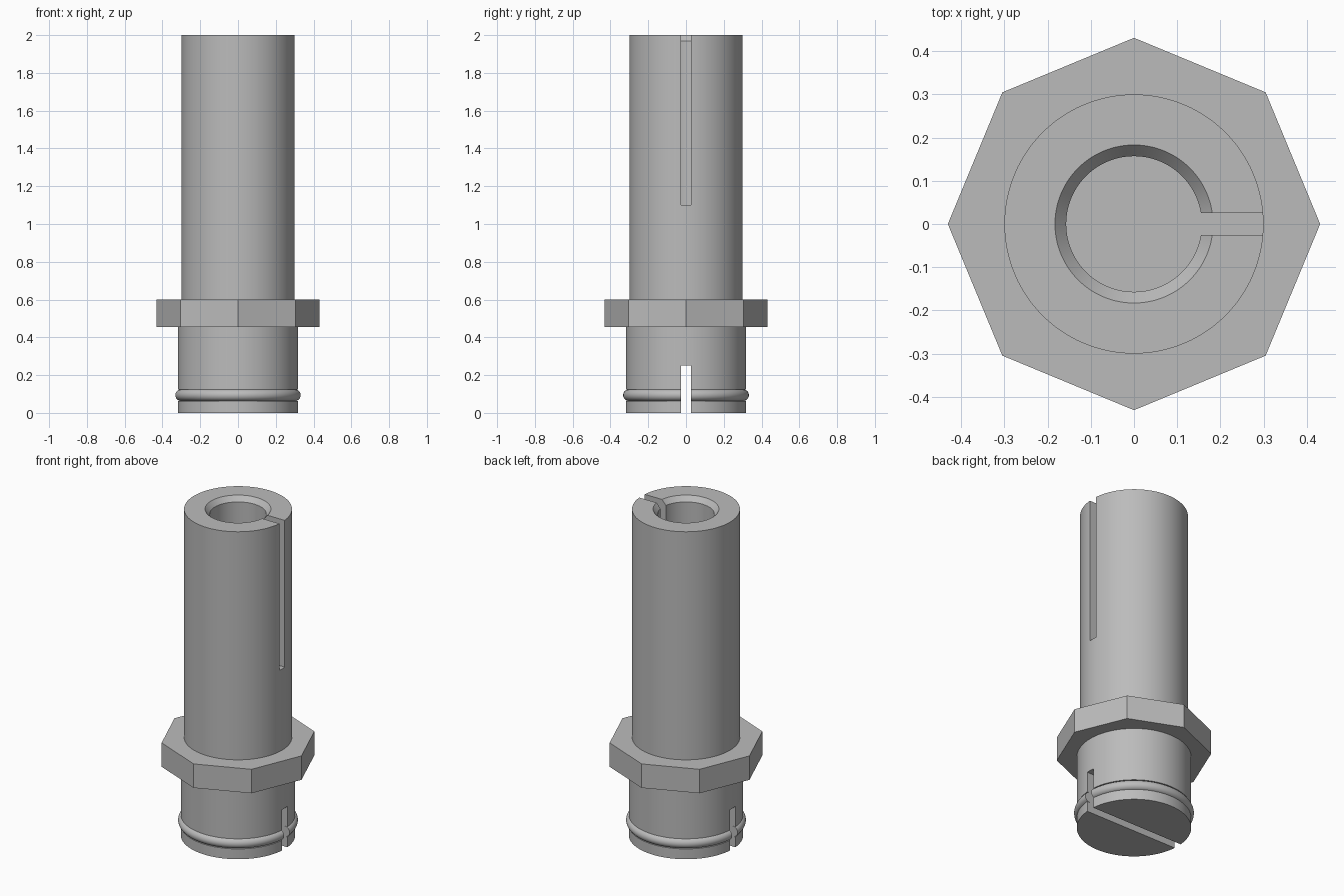
import bpy
import bmesh
from math import cos, sin, pi, radians
from mathutils import Matrix

old = bpy.data.objects.get("Cube")
if old:
    bpy.data.objects.remove(old, do_unlink=True)

SEGMENTS = 96
SLOT_WIDTH = 0.052

grey = bpy.data.materials.new("plain_grey")
grey.use_nodes = True
colour = (0.5, 0.5, 0.5, 1)
grey.diffuse_color = colour
grey.node_tree.nodes["Principled BSDF"].inputs["Base Color"].default_value = colour


def add_object(name, bm):
    bmesh.ops.recalc_face_normals(bm, faces=bm.faces)
    mesh = bpy.data.meshes.new(name)
    bm.to_mesh(mesh)
    bm.free()
    mesh.materials.append(grey)
    obj = bpy.data.objects.new(name, mesh)
    bpy.context.collection.objects.link(obj)
    return obj


def lathe(name, profile):
    """Revolve (radius, z) points, starting and ending on the axis."""
    bm = bmesh.new()
    verts = [bm.verts.new((r, 0, z)) for r, z in profile]
    edges = [bm.edges.new(pair) for pair in zip(verts, verts[1:])]
    bmesh.ops.spin(bm, geom=verts + edges, cent=(0, 0, 0), axis=(0, 0, 1),
                   angle=2 * pi, steps=SEGMENTS)
    bmesh.ops.remove_doubles(bm, verts=bm.verts, dist=0.0001)
    return add_object(name, bm)


def box(name, x, y, z):
    bm = bmesh.new()
    size = [b - a for a, b in (x, y, z)]
    centre = [(a + b) / 2 for a, b in (x, y, z)]
    bmesh.ops.create_cube(bm, size=1, matrix=Matrix.Translation(centre)
                          @ Matrix.Diagonal((*size, 1)))
    return add_object(name, bm)


def combine(target, tool, operation):
    mod = target.modifiers.new(tool.name, "BOOLEAN")
    mod.operation = operation
    mod.solver = "EXACT"
    mod.object = tool
    tool.hide_render = True
    bpy.context.view_layer.objects.active = target
    bpy.ops.object.modifier_apply(modifier=mod.name)
    bpy.data.objects.remove(tool, do_unlink=True)


# Round body: plug with rounded bead, barrel, and chamfered blind bore
bead = [(0.302 + 0.031 * cos(a), 0.094 + 0.031 * sin(a))
        for a in (pi * (i / 12 - 0.5) for i in range(13))]
body = lathe("slotted_spigot", [
    (0, 0), (0.318, 0), (0.318, 0.063), *bead, (0.318, 0.125),
    (0.318, 0.5), (0.3, 0.5), (0.3, 2),
    (0.183, 2), (0.157, 1.97), (0.157, 1.1), (0, 1.1)])

# Eight-sided collar with corners on the axes
bm = bmesh.new()
bmesh.ops.create_cone(bm, cap_ends=True, segments=8, radius1=0.431, radius2=0.431,
                      depth=0.147, matrix=Matrix.Translation((0, 0, 0.5275)))
combine(body, add_object("collar", bm), "UNION")

# Slot down one side of the barrel, and slot right across the plug
half = SLOT_WIDTH / 2
combine(body, box("barrel_slot", (0, 0.5), (-half, half), (1.1, 2.1)), "DIFFERENCE")
combine(body, box("plug_slot", (-0.5, 0.5), (-half, half), (-0.1, 0.25)), "DIFFERENCE")

# Smooth round walls, crisp corners
bpy.ops.object.select_all(action="DESELECT")
body.select_set(True)
bpy.context.view_layer.objects.active = body
bpy.ops.object.shade_smooth_by_angle(angle=radians(30))
